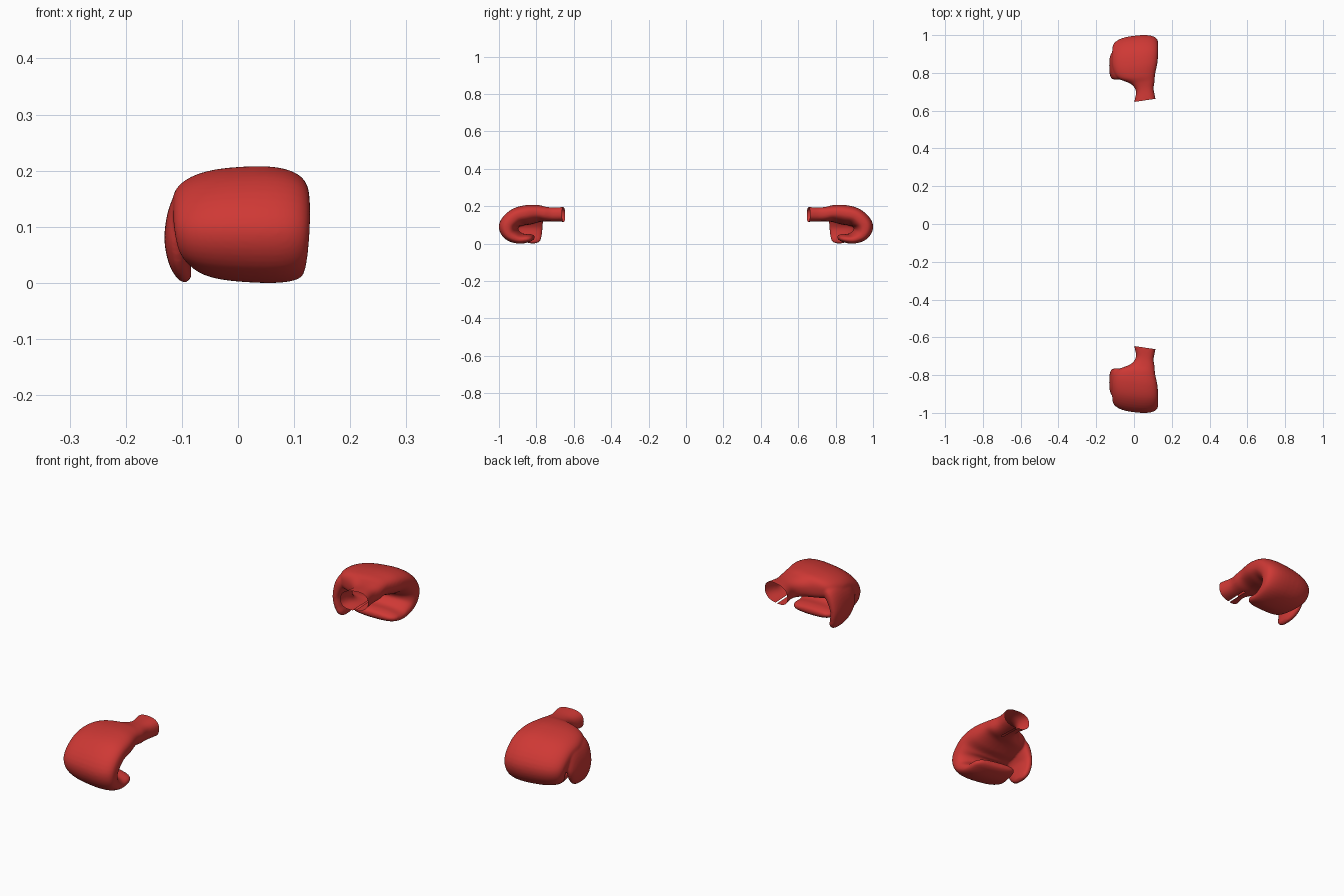
import bpy, bmesh, math
from mathutils import Vector

if "Cube" in bpy.data.objects:
    bpy.data.objects.remove(bpy.data.objects["Cube"])

RED = bpy.data.materials.new("red_leather")
RED.diffuse_color = (0.62, 0.04, 0.035, 1)
RED.use_nodes = True
RED.node_tree.nodes["Principled BSDF"].inputs["Base Color"].default_value = RED.diffuse_color


def ease(rows, steps=6):
    """Catmull-Rom interpolation through rows of numbers."""
    out = []
    for i in range(len(rows) - 1):
        a, b, c, d = (rows[min(max(i + k, 0), len(rows) - 1)] for k in (-1, 0, 1, 2))
        for s in range(steps):
            t = s / steps
            out.append([0.5 * (2*q + (r-p)*t + (2*p-5*q+4*r-w)*t*t + (3*q-p-3*r+w)*t**3)
                        for p, q, r, w in zip(a, b, c, d)])
    return out + [rows[-1]]


def sweep(bm, rings, power, n=40):
    """Closed skin over rounded-box rings given as (centre, side, out)."""
    def bend(v):
        return math.copysign(abs(v) ** (2 / power), v)
    loops = []
    for c, u, v in rings:
        loops.append([bm.verts.new(c + u * bend(math.cos(a)) + v * bend(math.sin(a)))
                      for a in (2 * math.pi * k / n for k in range(n))])
    for p, q in zip(loops, loops[1:]):
        for k in range(n):
            bm.faces.new((p[k], p[(k+1) % n], q[(k+1) % n], q[k]))
    bm.faces.new(loops[0][::-1])
    bm.faces.new(loops[-1])


bm = bmesh.new()

# Cuff, back of hand, knuckles and curled fingers: x, y, z, half width, half thickness, turn
hand = [
    (.057, -.600, .158, .064, .039, 0),
    (.058, -.655, .158, .056, .039, 0),
    (.057, -.710, .158, .047, .037, 0),
    (.045, -.750, .160, .064, .039, 0),
    (.012, -.785, .163, .100, .044, 0),
    (.005, -.840, .157, .119, .051, 8),
    (.006, -.900, .142, .122, .051, 35),
    (.007, -.943, .100, .121, .054, 85),
    (.010, -.935, .055, .114, .041, 125),
    (.020, -.885, .030, .098, .027, 175),
    (.022, -.840, .032, .092, .021, 185),
    (.022, -.820, .034, .076, .013, 185),
    (.022, -.814, .035, .050, .004, 185)]
rings = []
for x, y, z, w, t, deg in ease(hand):
    a = math.radians(deg)
    rings.append((Vector((x, y, z)), Vector((w, -.11 * w, .06 * w * math.cos(a))),
                  Vector((0, -math.sin(a), math.cos(a))) * t))
sweep(bm, rings, 2.5)

# Thumb: broad lobe draping from the side of the hand and curling under
thumb = [
    (-.050, -.830, .165, .055, .026, 0),
    (-.088, -.835, .145, .070, .029, 45),
    (-.109, -.838, .090, .071, .022, 90),
    (-.106, -.832, .045, .060, .019, 108),
    (-.095, -.822, .018, .042, .015, 130),
    (-.088, -.820, .007, .020, .006, 135)]
rings = []
for x, y, z, w, t, deg in ease(thumb):
    a = math.radians(deg)
    rings.append((Vector((x, y, z)), Vector((0, w, 0)),
                  Vector((-math.sin(a), 0, math.cos(a))) * t))
sweep(bm, rings, 2.5)
bmesh.ops.recalc_face_normals(bm, faces=bm.faces)

# Fuse the parts into one padded skin
mesh = bpy.data.meshes.new("glove")
bm.to_mesh(mesh)
bm.free()
glove = bpy.data.objects.new("front_glove", mesh)
bpy.context.collection.objects.link(glove)
fuse = glove.modifiers.new("fuse", 'REMESH')
fuse.mode = 'VOXEL'
fuse.voxel_size = 0.004
soft = glove.modifiers.new("soften", 'SMOOTH')
soft.factor = 0.5
soft.iterations = 8
bpy.context.view_layer.update()
skin = bpy.data.meshes.new_from_object(
    glove.evaluated_get(bpy.context.evaluated_depsgraph_get()))
glove.modifiers.clear()
glove.data = skin

# Open the wrist end and cut the lacing slit under the cuff
bm = bmesh.new()
bm.from_mesh(skin)


def cut(point, normal, trim=False):
    bmesh.ops.bisect_plane(bm, geom=bm.verts[:] + bm.edges[:] + bm.faces[:],
                           plane_co=point, plane_no=normal, clear_outer=trim)


cut((.058, -.655, 0), (.15, 1, 0), True)
for x in (.053, .061):
    cut((x, 0, 0), (1, 0, 0))
slit = []
for f in bm.faces:
    c = f.calc_center_median()
    if .053 < c.x < .061 and c.y > -.75 and c.z < .15:
        slit.append(f)
bmesh.ops.delete(bm, geom=slit, context='FACES')

# Settle on the floor and reach exactly y = -1
low = min(v.co.z for v in bm.verts)
front = min(v.co.y for v in bm.verts)
bmesh.ops.translate(bm, verts=bm.verts, vec=(0, -1 - front, -low))
for f in bm.faces:
    f.smooth = True
bm.to_mesh(skin)
skin.materials.clear()
skin.materials.append(RED)

# Mirrored partner
bmesh.ops.scale(bm, verts=bm.verts, vec=(1, -1, 1))
bmesh.ops.reverse_faces(bm, faces=bm.faces)
pair = bpy.data.meshes.new("back_glove")
bm.to_mesh(pair)
bm.free()
pair.materials.append(RED)
bpy.context.collection.objects.link(bpy.data.objects.new("back_glove", pair))
